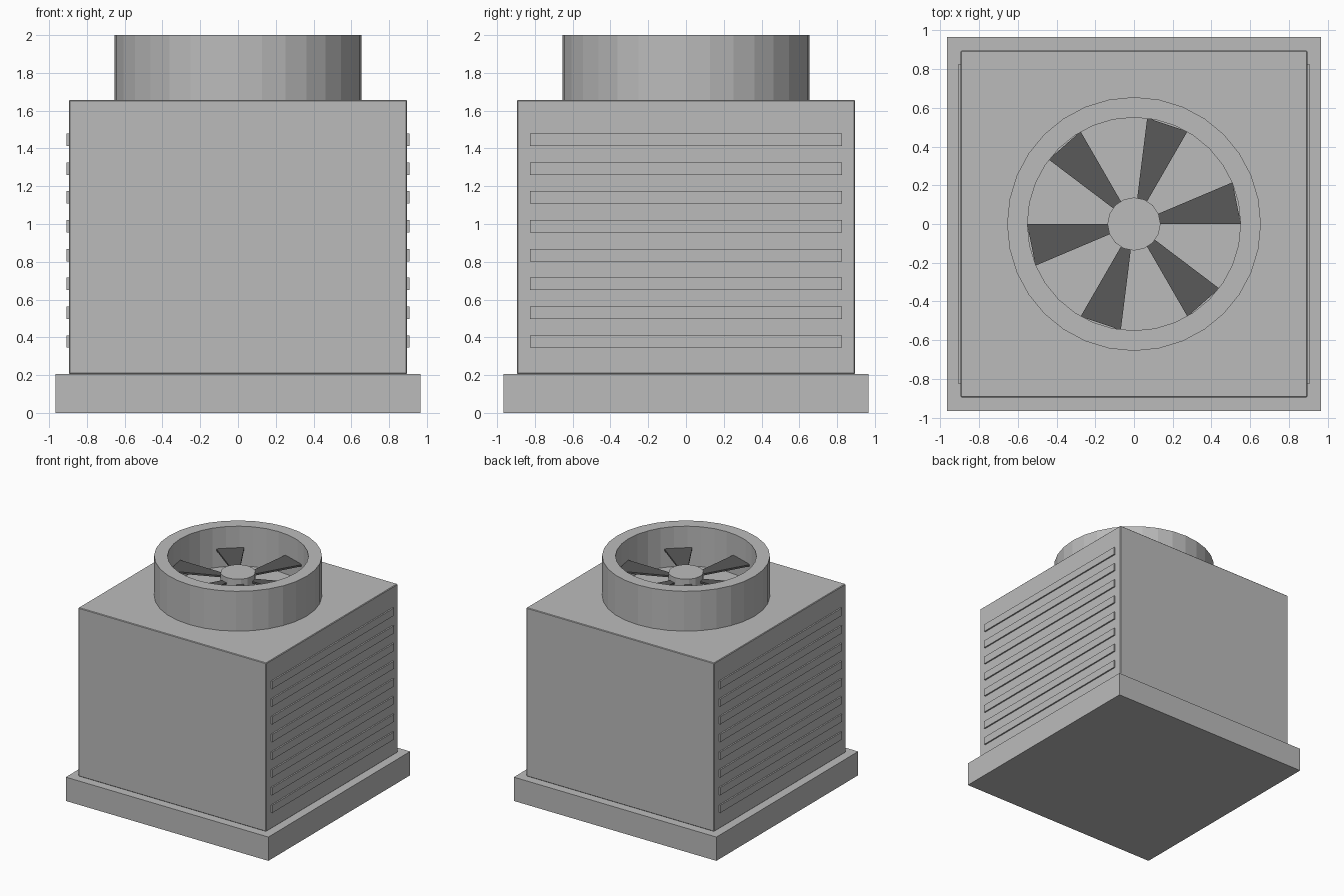
import bpy, bmesh, math

if "Cube" in bpy.data.objects:
    bpy.data.objects.remove(bpy.data.objects["Cube"])


def make_material(name, value):
    mat = bpy.data.materials.new(name)
    mat.use_nodes = True
    colour = (value, value, value, 1)
    mat.diffuse_color = colour
    mat.node_tree.nodes["Principled BSDF"].inputs["Base Color"].default_value = colour
    return mat


grey = make_material("light_grey_metal", 0.5)
dark = make_material("dark_grey_blade", 0.1)


def add_object(name, bm, mat):
    bmesh.ops.recalc_face_normals(bm, faces=bm.faces[:])
    mesh = bpy.data.meshes.new(name)
    bm.to_mesh(mesh)
    bm.free()
    mesh.materials.append(mat)
    obj = bpy.data.objects.new(name, mesh)
    bpy.context.collection.objects.link(obj)
    return obj


def box(name, x, y, z, mat, bevel=0):
    """Box spanning the given (min, max) ranges."""
    bm = bmesh.new()
    bmesh.ops.create_cube(bm, size=1)
    for v in bm.verts:
        v.co = [r[0] if c < 0 else r[1] for c, r in zip(v.co, (x, y, z))]
    obj = add_object(name, bm, mat)
    if bevel:
        mod = obj.modifiers.new("edge_bevel", 'BEVEL')
        mod.width = bevel
        mod.segments = 1
    return obj


def lathe(name, profile, sides, mat):
    """Spin a closed (radius, height) profile around z."""
    bm = bmesh.new()
    rings = []
    for i in range(sides):
        a = math.tau * i / sides
        rings.append([bm.verts.new((r * math.cos(a), r * math.sin(a), z)) for r, z in profile])
    n = len(profile)
    for i in range(sides):
        p, q = rings[i], rings[(i + 1) % sides]
        for j in range(n):
            k = (j + 1) % n
            bm.faces.new((p[j], q[j], q[k], p[k]))
    return add_object(name, bm, mat)


# Base plinth and cabinet
box("base_plinth", (-0.965, 0.965), (-0.965, 0.965), (0, 0.205), grey)
box("cabinet", (-0.895, 0.895), (-0.895, 0.895), (0.205, 1.657), grey, 0.005)

# Louvre slats on both sides
for side, sign in (("left", 1), ("right", -1)):
    x_range = sorted((sign * 0.885, sign * 0.907))
    for i in range(8):
        z = 0.378 + i * 0.1525
        box(f"{side}_louvre_{i + 1}", x_range, (-0.827, 0.827), (z - 0.033, z + 0.033), grey)

# Fan shroud
lathe("fan_shroud", [(0.55, 1.65), (0.655, 1.65), (0.655, 2), (0.55, 2)], 32, grey)

# Fan hub
bm = bmesh.new()
bmesh.ops.create_cone(bm, cap_ends=True, segments=16, radius1=0.137, radius2=0.137, depth=0.1)
bmesh.ops.translate(bm, verts=bm.verts[:], vec=(0, 0, 1.812))
add_object("fan_hub", bm, grey)

# Fan blades: flat wedges with a little thickness
for i in range(6):
    start = math.radians(60 * i)
    bm = bmesh.new()
    corners = [(0.125, 0), (0.552, 0), (0.552, 0.4), (0.125, 0.4)]
    face = bm.faces.new([bm.verts.new((r * math.cos(start + a), r * math.sin(start + a), 1.802))
                         for r, a in corners])
    top = bmesh.ops.extrude_face_region(bm, geom=[face])["geom"]
    bmesh.ops.translate(bm, verts=[g for g in top if isinstance(g, bmesh.types.BMVert)],
                        vec=(0, 0, 0.015))
    add_object(f"fan_blade_{i + 1}", bm, dark)
